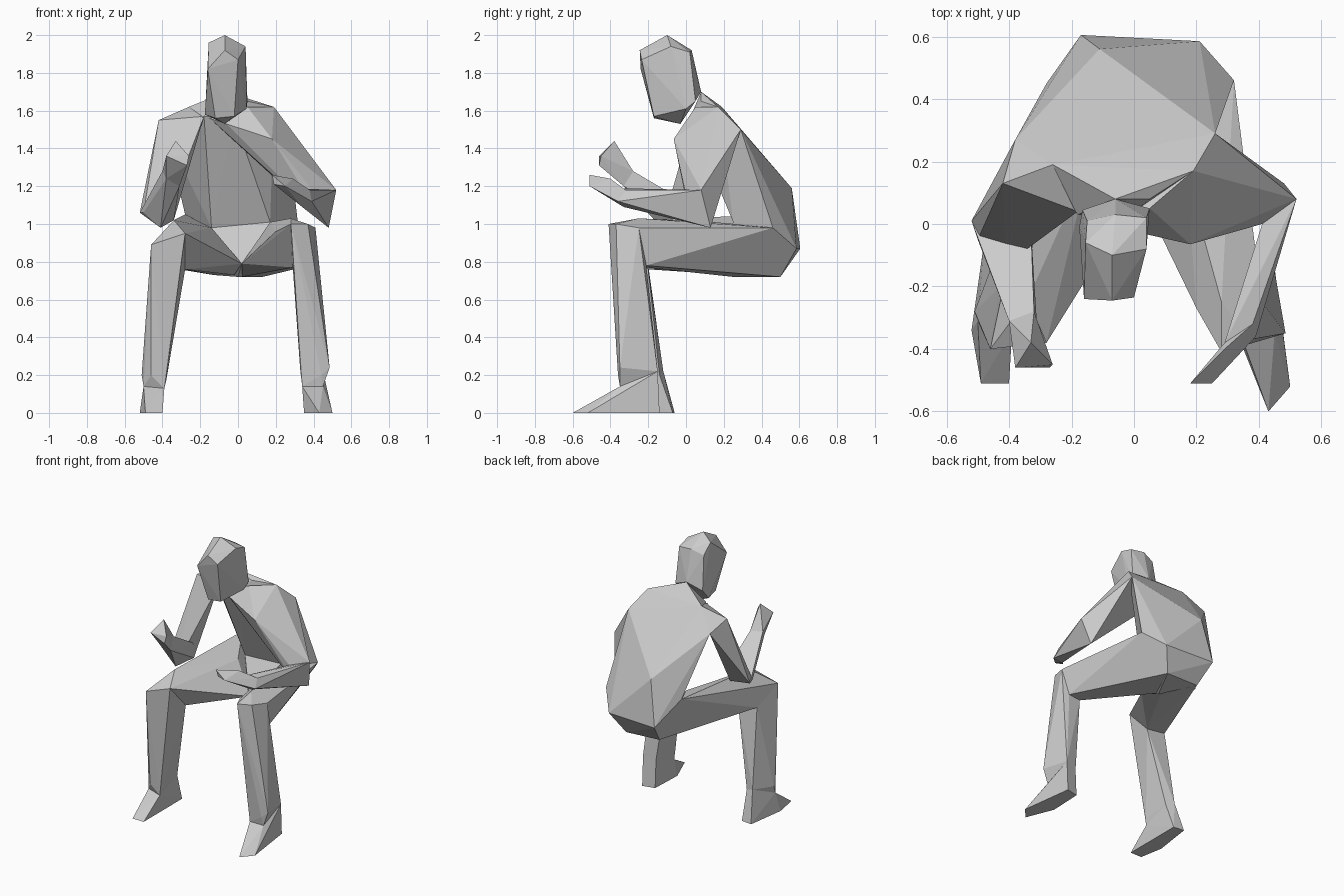
import bpy
import bmesh


def hull(name, *groups):
    """Flat-faced solid stretched around groups of corner points."""
    bm = bmesh.new()
    for p in sorted({p for g in groups for p in g}):
        bm.verts.new(p)
    bmesh.ops.convex_hull(bm, input=bm.verts)
    bmesh.ops.delete(bm, geom=[v for v in bm.verts if not v.link_faces], context='VERTS')
    bmesh.ops.dissolve_limit(bm, angle_limit=0.03, verts=bm.verts, edges=bm.edges)
    bmesh.ops.recalc_face_normals(bm, faces=bm.faces)
    me = bpy.data.meshes.new(name)
    bm.to_mesh(me)
    bm.free()
    ob = bpy.data.objects.new(name, me)
    bpy.context.collection.objects.link(ob)
    return ob


# Head, running straight down into the neck
crown = [(-.07, -.10, 2.0), (-.155, -.06, 1.96), (.04, -.08, 1.94),
         (-.06, .03, 1.92), (.04, .02, 1.91), (-.15, .01, 1.89)]
brow = [(-.16, -.24, 1.82), (-.07, -.245, 1.92), (0, -.235, 1.87)]
jaw = [(-.12, -.17, 1.56), (-.02, -.17, 1.57), (-.175, -.01, 1.58),
       (.045, 0, 1.61), (-.07, -.03, 1.53)]
nape = [(-.06, .08, 1.70), (-.165, .045, 1.65), (.05, .05, 1.65)]
hull("head", crown, brow, jaw, nape)

# Torso, leaning forward, and the pelvis below it
shoulders = [(-.06, .08, 1.70), (.05, .08, 1.65), (.19, .17, 1.62), (-.26, .19, 1.62),
             (.26, .29, 1.50), (-.38, .27, 1.48), (-.18, .03, 1.57), (-.02, .02, 1.56)]
back = [(-.11, .56, 1.19), (-.17, .605, .87), (.21, .585, .87)]
hips = [(-.28, .45, 1.05), (.32, .46, .98)]
lap = [(-.14, .28, .98), (.17, .25, 1.01)]
seat = [(-.13, .49, .73), (.13, .50, .72), (0, .25, .72), (.02, .10, .79)]
hull("torso", shoulders, back, hips, lap)
hull("pelvis", back[1:], hips, lap, seat)

# Arms: corners of shoulder, elbow, wrist and fingers on each side
arms = {
    "right": dict(
        shoulder=[(-.26, .19, 1.62), (-.42, .13, 1.55), (-.38, .27, 1.48),
                  (-.18, .04, 1.57), (-.28, .05, 1.35)],
        elbow=[(-.52, .01, 1.06), (-.50, -.05, 1.06), (-.41, -.13, .98),
               (-.34, -.02, 1.02), (-.33, -.01, 1.12)],
        wrist=[(-.40, -.31, 1.28), (-.38, -.36, 1.24), (-.32, -.28, 1.28), (-.31, -.33, 1.20)],
        hand=[(-.33, -.38, 1.44), (-.38, -.46, 1.36), (-.27, -.46, 1.31), (-.26, -.45, 1.36)]),
    "left": dict(
        shoulder=[(.05, .05, 1.62), (.19, .17, 1.62), (.26, .29, 1.50), (-.15, .03, 1.56),
                  (-.06, -.01, 1.53), (.18, -.065, 1.45), (.20, 0, 1.28)],
        elbow=[(.52, .08, 1.18), (.48, .13, .98), (.41, 0, 1.16), (.44, .02, 1.03)],
        wrist=[(.38, -.32, 1.18), (.39, -.36, 1.12), (.29, -.38, 1.19), (.34, -.33, 1.09)],
        hand=[(.18, -.51, 1.26), (.25, -.51, 1.20), (.29, -.40, 1.24), (.19, -.50, 1.21)]),
}
for side, a in arms.items():
    hull(side + "_upper_arm", a["shoulder"], a["elbow"])
    hull(side + "_forearm", a["elbow"], a["wrist"])
    hull(side + "_hand", a["wrist"], a["hand"])

# Legs: corners of hip, knee, ankle, heel, instep and sole on each side
legs = {
    "right": dict(
        hip=[(-.28, .45, 1.05), (-.13, .49, .73), (-.02, .25, .73),
             (.02, .10, .79), (-.14, .20, .98)],
        knee=[(-.46, -.40, .89), (-.34, -.24, 1.02), (-.28, -.38, .95),
              (-.28, -.20, .76), (-.43, -.20, .78)],
        ankle=[(-.51, -.28, .20), (-.46, -.35, .20), (-.38, -.33, .17)],
        heel=[(-.45, -.12, .22), (-.39, -.14, .20)],
        instep=[(-.50, -.31, .14), (-.39, -.34, .13)],
        sole=[(-.49, -.51, 0), (-.40, -.51, 0), (-.52, -.34, 0),
              (-.48, -.06, 0), (-.40, -.07, 0)]),
    "left": dict(
        hip=[(.32, .46, .98), (.21, .585, .87), (.13, .50, .72), (.02, .25, .72),
             (.02, .10, .79), (.17, .15, 1.01)],
        knee=[(.37, -.37, 1.0), (.28, -.41, 1.0), (.41, -.25, .98), (.28, -.25, 1.03),
              (.20, -.27, .96), (.29, -.21, .77), (.38, -.21, .78)],
        ankle=[(.33, -.35, .22), (.44, -.36, .20), (.485, -.35, .24)],
        heel=[(.45, -.15, .22), (.36, -.17, .20)],
        instep=[(.34, -.35, .14), (.45, -.35, .14)],
        sole=[(.35, -.40, 0), (.43, -.60, 0), (.50, -.52, 0),
              (.45, -.14, 0), (.36, -.16, 0)]),
}
for side, g in legs.items():
    # The knee's inner lap corner belongs to the thigh only
    shin_top = [p for p in g["knee"] if abs(p[0]) > .25]
    hull(side + "_thigh", g["hip"], g["knee"])
    hull(side + "_shin", shin_top, g["ankle"], g["heel"], g["instep"])
    hull(side + "_foot", g["instep"], g["heel"], g["sole"])
